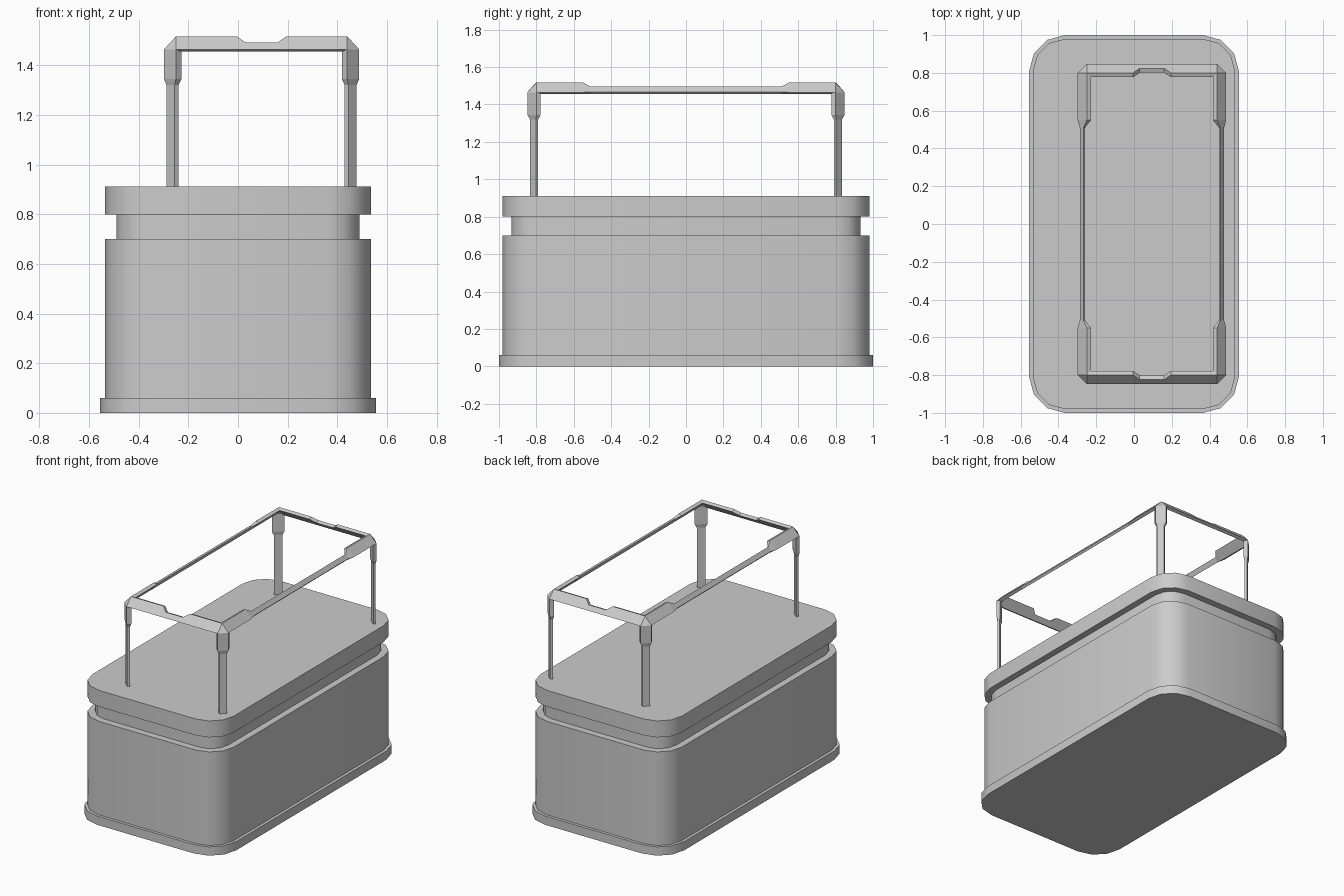
import bpy, bmesh, math

if "Cube" in bpy.data.objects:
    bpy.data.objects.remove(bpy.data.objects["Cube"])


def make_object(name, bm, loc=(0, 0, 0)):
    bmesh.ops.recalc_face_normals(bm, faces=bm.faces)
    me = bpy.data.meshes.new(name)
    bm.to_mesh(me)
    bm.free()
    ob = bpy.data.objects.new(name, me)
    ob.location = loc
    bpy.context.collection.objects.link(ob)
    return ob


def rounded_slab(name, hx, hy, r, z0, z1, seg=3):
    bm = bmesh.new()
    verts = []
    for k, (sx, sy) in enumerate(((1, 1), (-1, 1), (-1, -1), (1, -1))):
        for i in range(seg + 1):
            a = math.pi / 2 * (k + i / seg)
            verts.append(bm.verts.new((sx * (hx - r) + r * math.cos(a),
                                       sy * (hy - r) + r * math.sin(a), z0)))
    face = bm.faces.new(verts)
    ext = bmesh.ops.extrude_face_region(bm, geom=[face], use_keep_orig=True)
    top = [v for v in ext["geom"] if isinstance(v, bmesh.types.BMVert)]
    bmesh.ops.translate(bm, verts=top, vec=(0, 0, z1 - z0))
    ob = make_object(name, bm)
    bpy.ops.object.select_all(action='DESELECT')
    ob.select_set(True)
    bpy.context.view_layer.objects.active = ob
    bpy.ops.object.shade_smooth_by_angle(angle=math.radians(40))


FRAME_X = 0.095  # the frame sits off centre


def mirror_quarter(ob):
    m = ob.modifiers.new("mirror", 'MIRROR')
    m.use_axis = (True, True, False)
    m.merge_threshold = 0.0005


def loft(name, sections, caps):
    bm = bmesh.new()
    rings = [[bm.verts.new(p) for p in s] for s in sections]
    for a, b in zip(rings, rings[1:]):
        for i in range(len(a)):
            j = (i + 1) % len(a)
            bm.faces.new((a[i], a[j], b[j], b[i]))
    for i in caps:
        bm.faces.new(rings[i])
    mirror_quarter(make_object(name, bm, (FRAME_X, 0, 0)))


# Rounded body: foot, main block, recessed neck and lid
rounded_slab("foot_flange", 0.555, 1.00, 0.19, 0.0, 0.06)
rounded_slab("main_body", 0.535, 0.98, 0.17, 0.06, 0.70)
rounded_slab("neck", 0.49, 0.933, 0.13, 0.70, 0.805)
rounded_slab("lid", 0.535, 0.98, 0.17, 0.80, 0.912)

# Slanted plate cross-sections: outer edge, top edge, then their inner sides
x_wide = [(0.848, 1.465), (0.80, 1.517), (0.777, 1.508), (0.828, 1.455)]
x_thin = [(0.848, 1.465), (0.824, 1.493), (0.801, 1.484), (0.828, 1.455)]
y_wide = [(0.393, 1.465), (0.345, 1.517), (0.323, 1.508), (0.373, 1.455)]
y_thin = [(0.382, 1.468), (0.362, 1.495), (0.354, 1.488), (0.371, 1.456)]
p_wide = [(0.345, 0.848), (0.393, 0.80), (0.383, 0.777), (0.323, 0.828)]
p_thin = [(0.350, 0.834), (0.383, 0.802), (0.376, 0.79), (0.335, 0.824)]


def at_x(x, s): return [(x, y, z) for y, z in s]
def at_y(y, s): return [(x, y, z) for x, z in s]
def at_z(z, s): return [(x, y, z) for x, y in s]


# Short end rails with a notch in the middle of the top edge
loft("end_rail", [at_x(0, x_thin), at_x(0.065, x_thin),
                  at_x(0.10, x_wide), at_x(0.345, x_wide)], [])
# Long side rails, thick near the corners and slim between
loft("side_rail", [at_y(0, y_thin), at_y(0.51, y_thin),
                   at_y(0.55, y_wide), at_y(0.80, y_wide)], [])
# Posts with wide sleeves at the top
loft("post", [at_z(0.90, p_thin), at_z(1.32, p_thin),
              at_z(1.345, p_wide), at_z(1.465, p_wide)], [0])

# Chamfered corner blocks joining rails and posts
bm = bmesh.new()
for p in at_x(0.345, x_wide) + at_y(0.80, y_wide) + at_z(1.465, p_wide):
    bm.verts.new(p)
bmesh.ops.remove_doubles(bm, verts=bm.verts, dist=0.0005)
hull = bmesh.ops.convex_hull(bm, input=bm.verts)
loose = [v for v in bm.verts if not v.link_faces]
bmesh.ops.delete(bm, geom=loose, context='VERTS')
mirror_quarter(make_object("corner_block", bm, (FRAME_X, 0, 0)))
